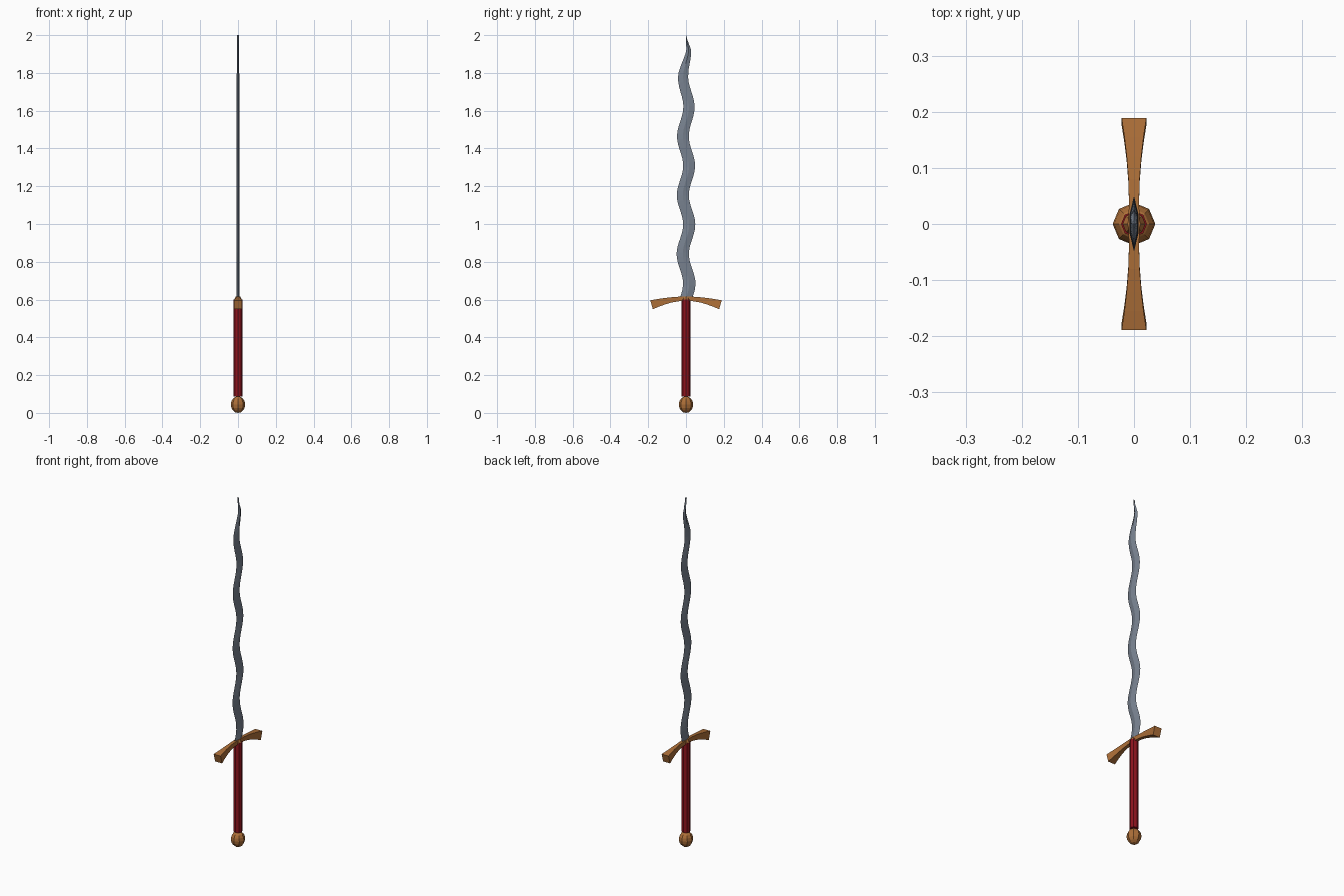
import bpy, bmesh, math

if "Cube" in bpy.data.objects:
    bpy.data.objects.remove(bpy.data.objects["Cube"])


def material(name, color):
    m = bpy.data.materials.new(name)
    m.diffuse_color = (*color, 1)
    m.use_nodes = True
    m.node_tree.nodes["Principled BSDF"].inputs["Base Color"].default_value = m.diffuse_color
    return m


steel = material("steel", (0.19, 0.225, 0.28))
brass = material("brass", (0.42, 0.16, 0.04))
red = material("red_leather", (0.27, 0.007, 0.013))


def loft(name, rings, mat):
    """Skin a list of equal-length point rings and cap both ends."""
    bm = bmesh.new()
    loops = [[bm.verts.new(p) for p in ring] for ring in rings]
    for a, b in zip(loops, loops[1:]):
        n = len(a)
        for i in range(n):
            j = (i + 1) % n
            bm.faces.new((a[i], a[j], b[j], b[i]))
    bm.faces.new(loops[0][::-1])
    bm.faces.new(loops[-1])
    bmesh.ops.recalc_face_normals(bm, faces=bm.faces)
    me = bpy.data.meshes.new(name)
    bm.to_mesh(me)
    bm.free()
    me.materials.append(mat)
    ob = bpy.data.objects.new(name, me)
    bpy.context.collection.objects.link(ob)
    return ob


def interp(table, t):
    for (t0, v0), (t1, v1) in zip(table, table[1:]):
        if t <= t1:
            return v0 + (v1 - v0) * (t - t0) / (t1 - t0)
    return table[-1][1]


def octagon(r, z):
    return [(r * math.cos(i * math.pi / 4), r * math.sin(i * math.pi / 4), z)
            for i in range(8)]


# wavy blade: diamond section swaying in y
half_width = [(0.60, 0.033), (1.50, 0.031), (1.70, 0.029), (1.80, 0.026),
              (1.87, 0.019), (1.93, 0.011), (2.0, 0.0006)]
N = 56
rings = []
for i in range(N + 1):
    z = 0.60 + 1.40 * i / N
    sway = 0.0175 * math.cos(2 * math.pi * (z - 0.685) / 0.312)
    sway *= interp([(0.6, 1), (1.4, 0.95), (1.92, 0.85), (2.0, 0)], z)
    w = interp(half_width, z)
    t = interp([(0.6, 0.008), (1.9, 0.0065), (2.0, 0.005)], z)
    rings.append([(t, sway, z), (0, sway + w, z), (-t, sway, z), (0, sway - w, z)])
loft("blade", rings, steel)

# crossguard: arched bar flaring towards both ends (y, half x, top z, bottom z)
side = [(0.0, 0.010, 0.616, 0.592), (0.04, 0.009, 0.615, 0.591),
        (0.08, 0.010, 0.612, 0.585), (0.12, 0.013, 0.607, 0.574),
        (0.155, 0.017, 0.602, 0.562), (0.189, 0.022, 0.596, 0.549)]
stations = [(-y, *r) for y, *r in side[:0:-1]] + side
rings = []
for y, w, top, bottom in stations:
    yb = y * 0.93  # end faces lean inwards at the bottom
    rings.append([(-w, yb, bottom), (w, yb, bottom), (w, y, top), (-w, y, top)])
loft("crossguard", rings, brass)

# collar above the grip
loft("collar", [octagon(0.021, 0.598), octagon(0.012, 0.616)], brass)

# eight-sided grip
loft("grip", [octagon(0.023, 0.088), octagon(0.023, 0.6)], red)

# faceted pommel
bm = bmesh.new()
bmesh.ops.create_uvsphere(bm, u_segments=8, v_segments=8, radius=1)
for v in bm.verts:
    v.co = (v.co.x * 0.038, v.co.y * 0.038, v.co.z * 0.044 + 0.044)
me = bpy.data.meshes.new("pommel")
bm.to_mesh(me)
bm.free()
me.materials.append(brass)
bpy.context.collection.objects.link(bpy.data.objects.new("pommel", me))
